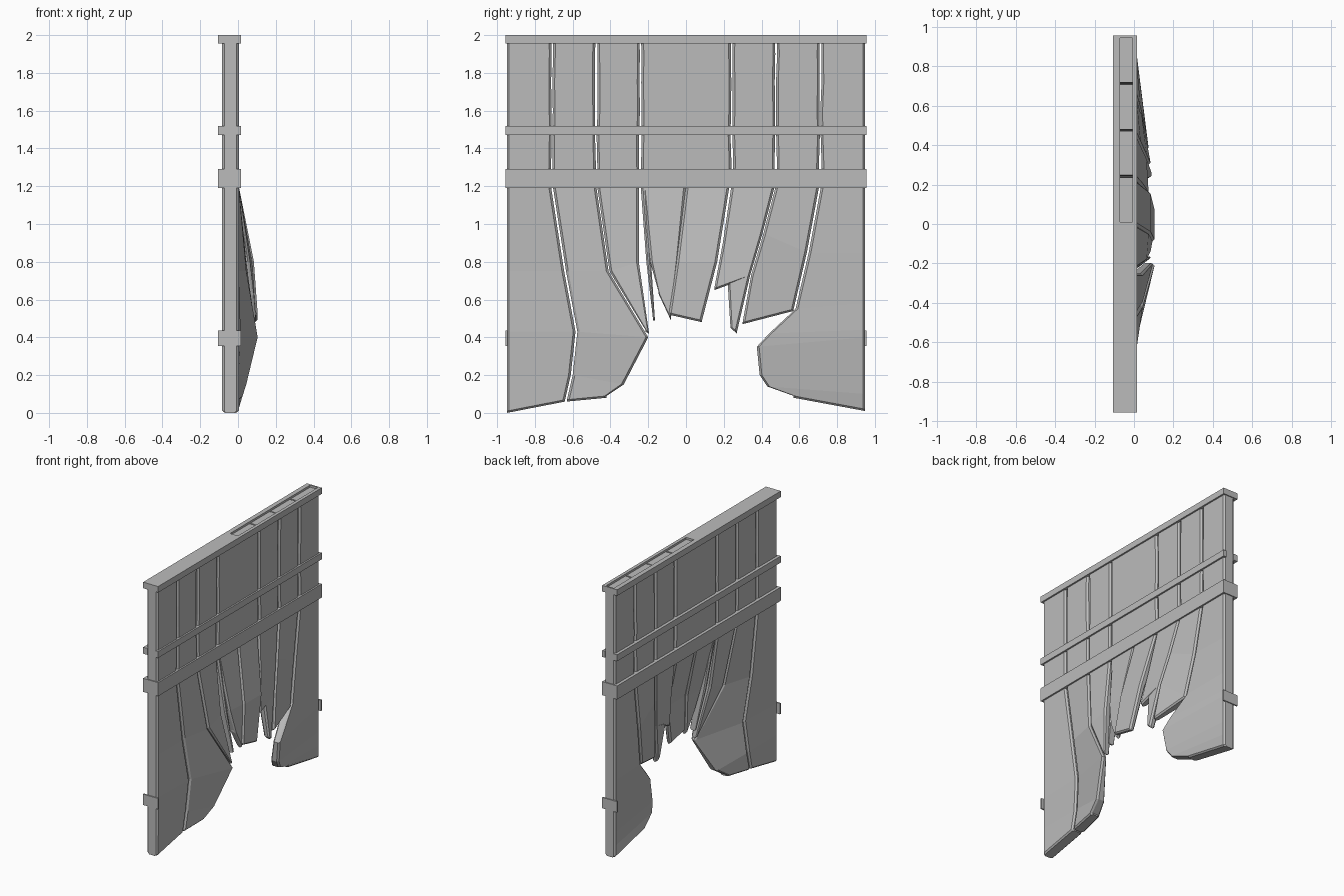
import bpy, bmesh, random
from mathutils import Vector

random.seed(4)
if "Cube" in bpy.data.objects:
    bpy.data.objects.remove(bpy.data.objects["Cube"], do_unlink=True)

wood = bpy.data.materials.new("weathered grey wood")
wood.use_nodes = True
GREY = (0.5, 0.5, 0.5, 1)
wood.diffuse_color = GREY
wood.node_tree.nodes["Principled BSDF"].inputs["Base Color"].default_value = GREY

FRONT = 0.004       # outer face of an unbent plank
THICK = 0.088
HALF = 0.948        # half width of the planking
END = 0.955         # half width including the rails
BREAK = 1.2         # height where the damaged part starts


def finish(name, bm):
    bmesh.ops.recalc_face_normals(bm, faces=bm.faces)
    mesh = bpy.data.meshes.new(name)
    bm.to_mesh(mesh)
    bm.free()
    mesh.materials.append(wood)
    obj = bpy.data.objects.new(name, mesh)
    bpy.context.collection.objects.link(obj)
    return obj


def box(name, x, y, z):
    bm = bmesh.new()
    bmesh.ops.create_cube(bm, size=1)
    for v in bm.verts:
        v.co = [r[0] if c < 0 else r[1] for c, r in zip(v.co, (x, y, z))]
    return finish(name, bm)


def section(bm, left, right, drop=0, shrink=0):
    """Chamfered cross-section between two edge points (y, z, bulge)."""
    a, b = Vector(left[:2]), Vector(right[:2])
    width = (b - a).length
    along = (b - a).normalized()
    c = min(0.012, width / 3)
    fl, fr = FRONT + left[2] - shrink, FRONT + right[2] - shrink
    bl = FRONT + left[2] * 1.5 - THICK + shrink
    br = FRONT + right[2] * 1.5 - THICK + shrink
    ring = [(0, fl - c), (c, fl), (width - c, fr), (width, fr - c),
            (width, br + c), (width - c, br), (c, bl), (0, bl + c)]
    verts = []
    for u, x in ring:
        p = a + along * u
        verts.append(bm.verts.new((x, p.x, p.y - drop)))
    return verts


def plank(name, left, right):
    """Loft a plank downward between its two edges, with a chamfered lower end."""
    bm = bmesh.new()
    rings = [section(bm, l, r) for l, r in zip(left, right)]
    rings.append(section(bm, left[-1], right[-1], drop=0.01, shrink=0.01))
    for top, low in zip(rings, rings[1:]):
        for i in range(len(top)):
            j = (i + 1) % len(top)
            bm.faces.new((top[i], top[j], low[j], low[i]))
    bm.faces.new(rings[0])
    bm.faces.new(rings[-1])
    return finish(name, bm)


def top_point(y, bulge=0):
    return (y, BREAK, bulge)


def straight(y, heights):
    return [(y, z, 0) for z in heights]


# Sound upper planks with slightly wavy seams
levels = [1.985, 1.9, 1.75, 1.6, 1.47, 1.32, BREAK]
seams = [-HALF, -0.71, -0.475, -0.242, 0.242, 0.475, 0.71, HALF]


def wavy(y, side):
    if abs(y) == HALF:
        return straight(y, levels)
    return [(y + side * random.uniform(0.001, 0.008), z, 0) for z in levels]


for n, (y0, y1) in enumerate(zip(seams, seams[1:])):
    plank(f"upper_plank_{n + 1}", wavy(y0, 1), wavy(y1, -1))

# Shared edges of the bent and broken lower planks
edge_a = [top_point(-0.71), (-0.64, 0.75, 0), (-0.58, 0.43, 0.01),
          (-0.605, 0.2, 0), (-0.635, 0.07, 0)]
edge_b = [top_point(-0.475), (-0.41, 0.75, 0.04), (-0.2, 0.4, 0.1),
          (-0.33, 0.15, 0.04), (-0.42, 0.09, 0.02)]
edge_c = [top_point(0.475), (0.41, 0.95, 0.03), (0.345, 0.73, 0.06)]
edge_d = [top_point(0.71), (0.645, 0.85, 0.01), (0.575, 0.55, 0.03)]


def shifted(edge, dy):
    return [(y + dy, z, d) for y, z, d in edge]


GAP = 0.005
plank("front_end_plank", straight(-HALF, (BREAK, 0.75, 0.43, 0.2, 0.01)),
      shifted(edge_a, -GAP))
plank("front_bent_plank", shifted(edge_a, GAP), edge_b)
plank("front_torn_plank",
      shifted(edge_b[:2], GAP) + [(-0.215, 0.44, 0.09)],
      [top_point(-0.25), (-0.25, 0.8, 0.04), (-0.197, 0.43, 0.09)])
plank("front_splinter",
      [top_point(-0.24), (-0.21, 0.8, 0.04), (-0.175, 0.5, 0.08)],
      [top_point(-0.2), (-0.185, 0.8, 0.04), (-0.165, 0.5, 0.08)])
plank("middle_front_shard",
      [top_point(-0.23), (-0.19, 0.8, 0.06), (-0.145, 0.64, 0.08)],
      [top_point(0), (-0.04, 0.8, 0.07), (-0.08, 0.5, 0.09)])
plank("middle_back_shard",
      [top_point(0), (-0.05, 0.8, 0.08), (-0.09, 0.53, 0.1)],
      [top_point(0.23), (0.165, 0.8, 0.08), (0.085, 0.49, 0.1)])
plank("back_torn_plank",
      [top_point(0.24), (0.195, 0.9, 0.04), (0.15, 0.66, 0.07)],
      shifted(edge_c, -GAP))
plank("back_splinter",
      [(0.22, 0.7, 0.06), (0.235, 0.46, 0.085)],
      [(0.34, 0.73, 0.06), (0.27, 0.43, 0.085)])
plank("back_bent_plank", edge_c + [(0.3, 0.48, 0.08)],
      shifted(edge_d, -GAP) + [(0.57, 0.55, 0.035)])
plank("back_end_plank",
      shifted(edge_d, GAP) + [(0.44, 0.42, 0.06), (0.375, 0.35, 0.07),
                              (0.39, 0.2, 0.05), (0.43, 0.14, 0.035),
                              (0.57, 0.09, 0.01)],
      straight(HALF, (BREAK, 0.85, 0.58, 0.44, 0.4, 0.2, 0.1, 0.02)))

# Rails on both faces
OUT, BACK = 0.016, -0.106
rails = {"top_rail": (1.955, 2), "thin_rail": (1.472, 1.52), "wide_rail": (1.19, 1.29)}
for name, span in rails.items():
    box(name + "_left", (FRONT - 0.012, OUT), (-END, END), span)
    box(name + "_right", (BACK, FRONT - THICK + 0.012), (-END, END), span)

# Rail returns around the ends, including the remains of the lost lower rail
returns = {"top_rail": (1.955, 2), "wide_rail": (1.19, 1.29), "lower_rail": (0.355, 0.435)}
for name, span in returns.items():
    for place, s in (("front", -1), ("back", 1)):
        ends = sorted((s * (HALF - 0.004), s * END))
        box(f"{name}_{place}_return", (BACK, OUT), ends, span)

# Capping board over the front half of the top
box("top_cap", (BACK, OUT), (-END, 0.01), (1.957, 2))
